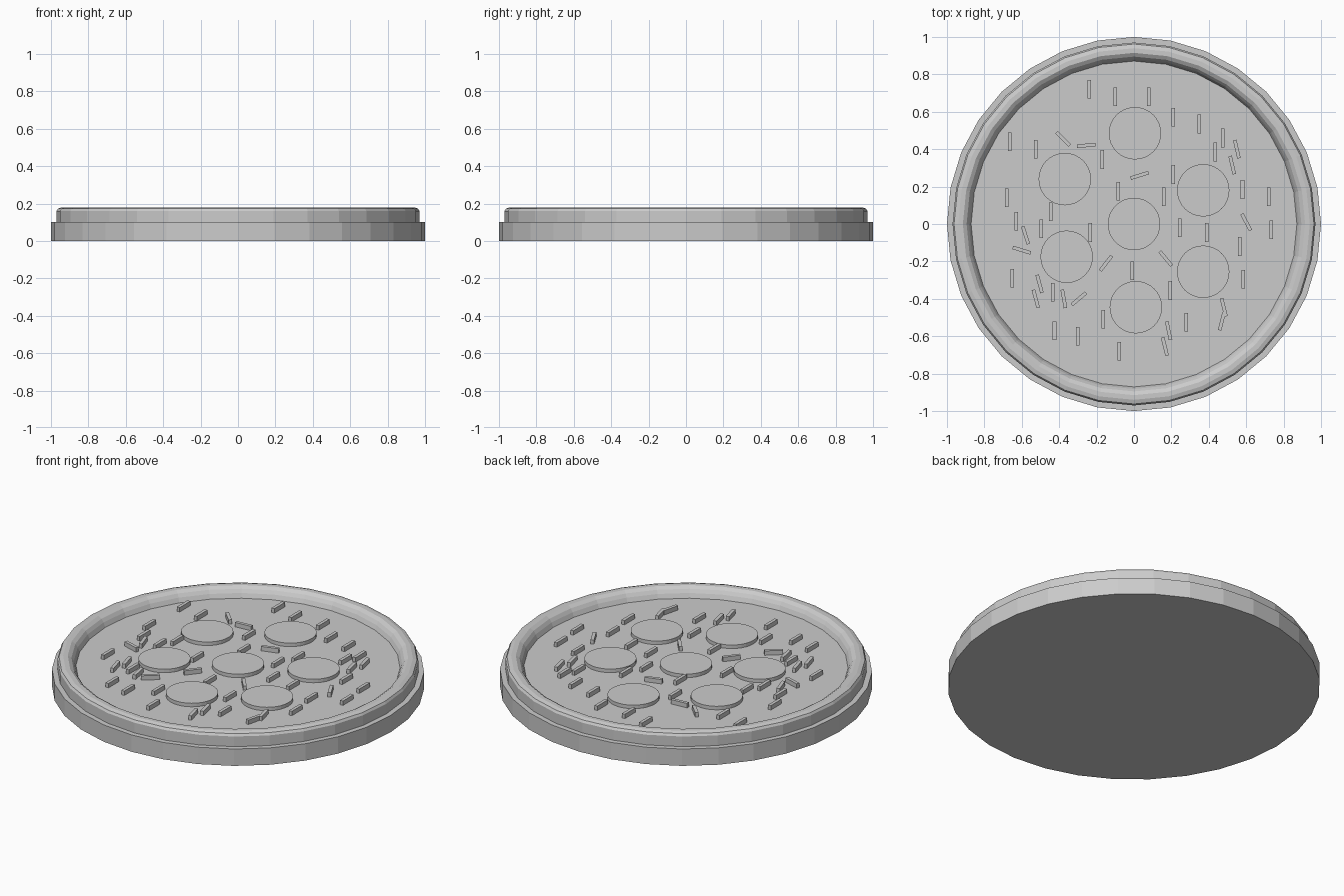
import bpy, bmesh, math
from mathutils import Matrix

if "Cube" in bpy.data.objects:
    bpy.data.objects.remove(bpy.data.objects["Cube"])

grey = bpy.data.materials.new("plain_grey")
grey.diffuse_color = (0.6, 0.6, 0.6, 1)
grey.use_nodes = True
grey.node_tree.nodes["Principled BSDF"].inputs["Base Color"].default_value = grey.diffuse_color


def finish(bm, name):
    bmesh.ops.recalc_face_normals(bm, faces=bm.faces)
    mesh = bpy.data.meshes.new(name)
    bm.to_mesh(mesh)
    bm.free()
    mesh.materials.append(grey)
    obj = bpy.data.objects.new(name, mesh)
    bpy.context.collection.objects.link(obj)
    return obj


def disc(name, radius, z0, z1, x=0, y=0, sides=32):
    bm = bmesh.new()
    bmesh.ops.create_cone(bm, cap_ends=True, segments=sides, radius1=radius,
                          radius2=radius, depth=z1 - z0,
                          matrix=Matrix.Translation((x, y, (z0 + z1) / 2)))
    return finish(bm, name)


def lathe(name, profile, sides=32):
    # closed profile revolved around z
    bm = bmesh.new()
    rings = []
    for i in range(sides):
        a = 2 * math.pi * i / sides
        rings.append([bm.verts.new((r * math.cos(a), r * math.sin(a), z)) for r, z in profile])
    n = len(profile)
    for i in range(sides):
        p, q = rings[i], rings[(i + 1) % sides]
        for j in range(n):
            k = (j + 1) % n
            bm.faces.new((p[j], q[j], q[k], p[k]))
    return finish(bm, name)


def stick(name, x, y, angle=0):
    bm = bmesh.new()
    m = (Matrix.Translation((x, y, 0.133)) @ Matrix.Rotation(math.radians(angle), 4, 'Z')
         @ Matrix.Diagonal((0.019, 0.1, 0.03, 1)))
    bmesh.ops.create_cube(bm, size=1, matrix=m)
    return finish(bm, name)


# Dough base and raised filling
disc("dough_base", 1.0, 0, 0.1)
disc("filling", 0.88, 0.09, 0.122)

# Rounded crust rim
lathe("crust_rim", [(0.97, 0.095), (0.97, 0.16), (0.962, 0.173), (0.94, 0.18),
                    (0.915, 0.18), (0.895, 0.167), (0.882, 0.148), (0.87, 0.12),
                    (0.87, 0.095)])

# Round sausage slices
slices = [(0, 0), (0.005, 0.485), (0.37, 0.18), (0.37, -0.255), (0.01, -0.445),
          (-0.36, -0.175), (-0.37, 0.24)]
for i, (x, y) in enumerate(slices):
    disc(f"sausage_slice_{i}", 0.14, 0.118, 0.143, x, y)

# Straight cheese sticks
straight = [
    (-.24, .72), (-.10, .68), (.08, .68), (.21, .57), (.35, .535), (.475, .46),
    (.435, .385), (-.665, .44), (-.525, .40), (-.17, .345), (-.68, .14), (-.085, .175),
    (.16, .145), (.21, .265), (.58, .185), (.72, .145), (-.63, .015), (-.445, .065),
    (-.495, -.025), (-.235, -.045), (.245, -.02), (.39, -.045), (.735, -.03),
    (.565, -.12), (.585, -.295), (-.65, -.29), (-.01, -.25), (.195, -.355),
    (-.435, -.365), (-.425, -.57), (-.3, -.6), (-.165, -.51), (-.08, -.68), (.28, -.525)]
for i, (x, y) in enumerate(straight):
    stick(f"cheese_stick_{i}", x, y)

# Turned cheese sticks: x, y, angle
turned = [
    (-.38, .455, 45), (-.255, .42, -86), (.03, .26, -73), (.55, .40, 13), (.525, .315, 13),
    (.60, .01, 28), (-.58, -.06, 18), (-.6, -.14, 73), (-.505, -.32, 15), (-.525, -.4, 15),
    (-.375, -.4, 10), (-.295, -.4, -50), (-.15, -.21, -38), (.17, -.185, 40),
    (.185, -.57, 12), (.165, -.655, 14), (.48, -.445, 14), (.47, -.52, -14)]
for i, (x, y, a) in enumerate(turned):
    stick(f"turned_cheese_stick_{i}", x, y, a)
